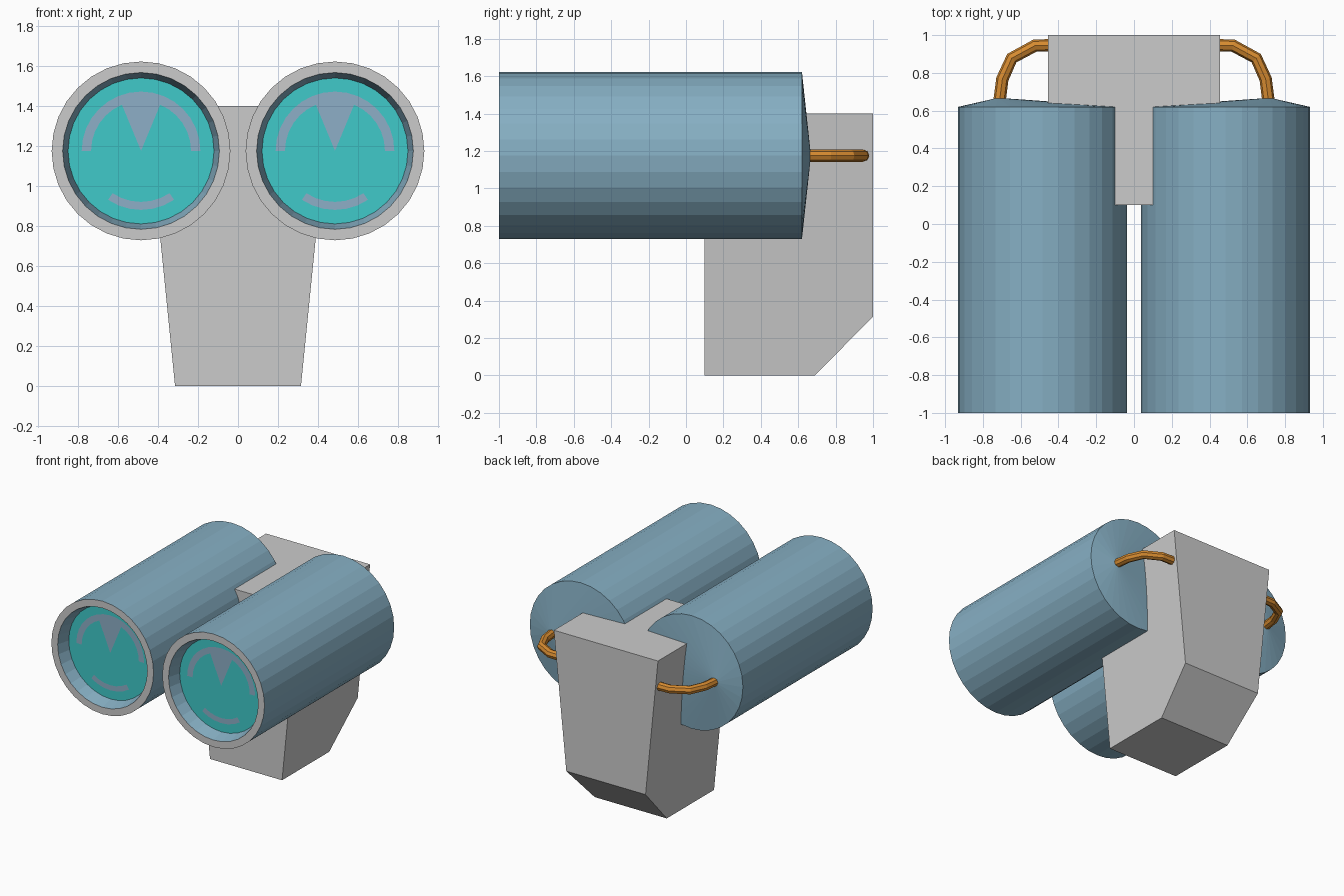
import bpy, bmesh
from math import sin, cos, radians, tau

if "Cube" in bpy.data.objects:
    bpy.data.objects.remove(bpy.data.objects["Cube"])

SIDES = 32
CX, CZ = 0.485, 1.175          # barrel axis
R_OUT, R_IN, R_LENS = 0.447, 0.392, 0.365
Y_FRONT, Y_LENS, Y_BACK = -1.0, -0.9, 0.62


def material(name, rgb):
    m = bpy.data.materials.new(name)
    m.diffuse_color = (*rgb, 1)
    m.use_nodes = True
    m.node_tree.nodes["Principled BSDF"].inputs["Base Color"].default_value = m.diffuse_color
    return m


BLUE = material("blue_paint", (0.24, 0.43, 0.55))
TEAL = material("teal_glass", (0.05, 0.59, 0.59))
MARK = material("pale_blue", (0.27, 0.43, 0.57))
ORANGE = material("orange_cable", (0.68, 0.26, 0.03))


def finish(name, bm, mat=None, recalc=True):
    if recalc:
        bmesh.ops.recalc_face_normals(bm, faces=bm.faces)
    me = bpy.data.meshes.new(name)
    bm.to_mesh(me)
    bm.free()
    if mat:
        me.materials.append(mat)
    ob = bpy.data.objects.new(name, me)
    bpy.context.collection.objects.link(ob)
    return ob


def ring(bm, cx, r, y):
    return [bm.verts.new((cx + r * cos(tau * i / SIDES), y, CZ + r * sin(tau * i / SIDES)))
            for i in range(SIDES)]


def bridge(bm, a, b):
    for i in range(SIDES):
        j = (i + 1) % SIDES
        bm.faces.new((a[i], a[j], b[j], b[i]))


def arc_band(bm, cx, r0, r1, a0, a1, steps, y):
    # flat strip between two radii, facing -y
    pts = []
    for i in range(steps + 1):
        a = radians(a0 + (a1 - a0) * i / steps)
        pts.append([bm.verts.new((cx + r * cos(a), y, CZ + r * sin(a))) for r in (r0, r1)])
    for p, q in zip(pts, pts[1:]):
        bm.faces.new((p[0], p[1], q[1], q[0]))


# central mount: side profile with a chamfered lower back edge, narrowing downwards
bm = bmesh.new()
profile = [(0.10, 0), (0.69, 0), (1.0, 0.315), (1.0, 1.4), (0.10, 1.4)]
left, right = [[bm.verts.new((s * (0.315 + 0.1 * z), y, z)) for y, z in profile] for s in (-1, 1)]
bm.faces.new(left)
bm.faces.new(right)
for i in range(5):
    j = (i + 1) % 5
    bm.faces.new((left[i], left[j], right[j], right[i]))
finish("mount", bm)

for s, side in ((-1, "left"), (1, "right")):
    cx = s * CX

    # barrel: recessed inner wall, outer wall, shallow off-centre cone at the back
    bm = bmesh.new()
    front = ring(bm, cx, R_OUT, Y_FRONT)
    back = ring(bm, cx, R_OUT, Y_BACK)
    bridge(bm, front, back)
    tip = bm.verts.new((s * 0.72, 0.668, CZ))
    for i in range(SIDES):
        bm.faces.new((back[i], back[(i + 1) % SIDES], tip))
    bmesh.ops.recalc_face_normals(bm, faces=bm.faces)
    lip, seat = ring(bm, cx, R_IN, Y_FRONT), ring(bm, cx, R_LENS, Y_LENS)
    bridge(bm, seat, lip)
    finish(side + "_barrel", bm, BLUE, recalc=False)

    # front rim
    bm = bmesh.new()
    bridge(bm, ring(bm, cx, R_IN, Y_FRONT), ring(bm, cx, R_OUT, Y_FRONT))
    for f in bm.faces:
        f.normal_update()
        if f.normal.y > 0:
            f.normal_flip()
    finish(side + "_rim", bm, recalc=False)

    # lens
    bm = bmesh.new()
    bm.faces.new(ring(bm, cx, R_LENS, Y_LENS))
    finish(side + "_lens", bm, TEAL, recalc=False)

    # lens markings: upper half ring, wedge, short lower arc
    bm = bmesh.new()
    ym = Y_LENS - 0.003
    arc_band(bm, cx, 0.25, 0.297, 0, 180, 16, ym)
    arc_band(bm, cx, 0.255, 0.295, 236, 304, 6, ym)
    arc_band(bm, cx, 0.002, 0.25, 67.5, 112.5, 4, ym)
    finish(side + "_lens_marks", bm, MARK, recalc=False)

    # cable from the barrel's back to the mount's side
    cu = bpy.data.curves.new(side + "_cable", "CURVE")
    cu.dimensions = "3D"
    cu.bevel_depth = 0.033
    cu.bevel_resolution = 2
    cu.use_fill_caps = True
    path = [(0.712, 0.65), (0.697, 0.767), (0.647, 0.878), (0.525, 0.944), (0.42, 0.947)]
    sp = cu.splines.new("POLY")
    sp.points.add(len(path) - 1)
    for p, (x, y) in zip(sp.points, path):
        p.co = (s * x, y, CZ, 1)
    sp.use_smooth = False
    cu.materials.append(ORANGE)
    bpy.context.collection.objects.link(bpy.data.objects.new(side + "_cable", cu))
